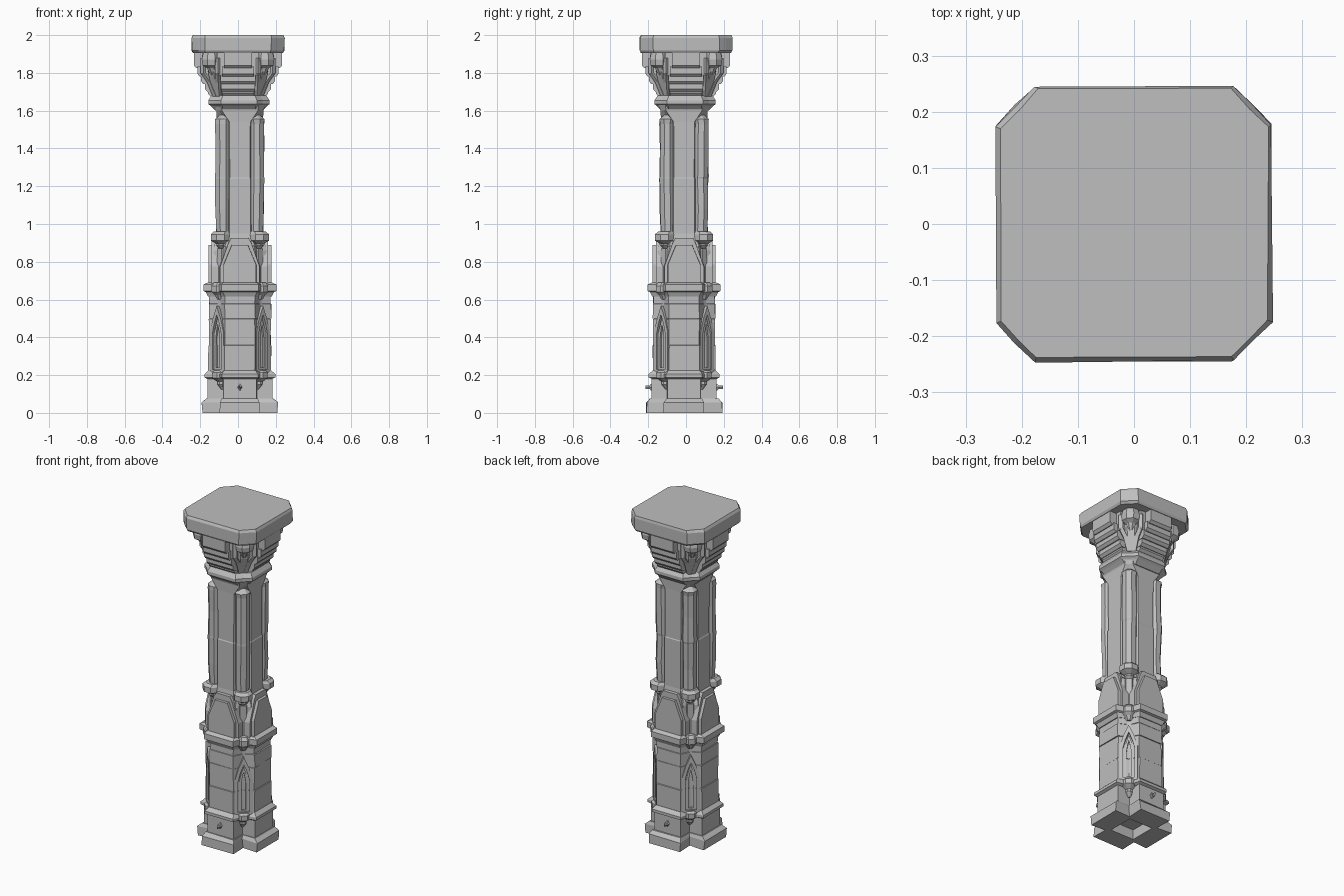
import bpy, bmesh, math, random
from mathutils import Vector

random.seed(4)
if "Cube" in bpy.data.objects:
    bpy.data.objects.remove(bpy.data.objects["Cube"])

stone = bpy.data.materials.new("grey_stone")
stone.use_nodes = True
GREY = (0.52, 0.52, 0.52, 1)
stone.diffuse_color = GREY
stone.node_tree.nodes["Principled BSDF"].inputs["Base Color"].default_value = GREY

SIDES = {"left": 0, "back": 90, "right": 180, "front": 270}
CORNERS = {"back_left": 45, "back_right": 135, "front_right": 225, "front_left": 315}
LEAN = (0.01, -0.01, 0)      # the lower stones sit slightly off the slab


def finish(name, bm, turn=0, offset=LEAN):
    bmesh.ops.recalc_face_normals(bm, faces=bm.faces)
    mesh = bpy.data.meshes.new(name)
    bm.to_mesh(mesh)
    bm.free()
    mesh.materials.append(stone)
    ob = bpy.data.objects.new(name, mesh)
    ob.rotation_euler.z = math.radians(turn)
    ob.location = offset
    bpy.context.collection.objects.link(ob)
    return ob


def skin(bm, rings):
    """Join equal rings of points into a closed solid."""
    loops = [[bm.verts.new(p) for p in ring] for ring in rings]
    n = len(loops[0])
    for low, high in zip(loops, loops[1:]):
        for i in range(n):
            j = (i + 1) % n
            bm.faces.new((low[i], low[j], high[j], high[i]))
    bm.faces.new(loops[0][::-1])
    bm.faces.new(loops[-1])


def cross(name, sections, offset=LEAN, wear=0):
    """Stack cross-shaped outlines: height, reach, arm half width, inner corner."""
    rings = []
    for z, reach, arm, notch in sections:
        ring = []
        for k in range(4):
            c, s = (1, 0, -1, 0)[k], (0, 1, 0, -1)[k]
            for x, y in ((reach, -arm), (reach, arm), (notch, notch)):
                x += random.uniform(-wear, wear)
                y += random.uniform(-wear, wear)
                ring.append((x * c - y * s, x * s + y * c, z))
        rings.append(ring)
    bm = bmesh.new()
    skin(bm, rings)
    return finish(name, bm, 0, offset)


def post(name, turn, sections, sides=8, offset=LEAN):
    """Stack regular polygons: height, distance outward, radius."""
    bm = bmesh.new()
    angles = [math.tau * (i + 0.5) / sides for i in range(sides)]
    skin(bm, [[(d + r * math.cos(a), r * math.sin(a), z) for a in angles]
              for z, d, r in sections])
    return finish(name, bm, turn, offset)


def prism(name, turn, outline, x0, x1, shrink=1, offset=LEAN):
    """Extrude a (sideways, height) outline outward from x0 to x1."""
    bm = bmesh.new()
    skin(bm, [[(x0, y, z) for y, z in outline],
              [(x1, y * shrink, z) for y, z in outline]])
    return finish(name, bm, turn, offset)


def frame(name, turn, outer, inner, x0, x1):
    """Raised border between two matching outlines."""
    bm = bmesh.new()
    rows = [[bm.verts.new((x, y, z)) for y, z in line]
            for line, x in ((outer, x0), (outer, x1), (inner, x1), (inner, x0))]
    n = len(outer)
    for a, b in zip(rows, rows[1:] + rows[:1]):
        for i in range(n):
            j = (i + 1) % n
            bm.faces.new((a[i], a[j], b[j], b[i]))
    return finish(name, bm, turn)


def mirrored(half):
    return half + [(-y, z) for y, z in reversed(half) if y]


def lancet(w, z0, spring, top):
    return mirrored([(-w, z0), (-w, spring), (-w * 0.6, (spring + top) / 2), (0, top)])


# Foot with a square hollow underneath
foot = cross("foot", [(0, .2, .105, .1), (.055, .2, .105, .1), (.075, .18, .095, .095)], wear=.004)
bm = bmesh.new()
bmesh.ops.create_cube(bm, size=1)
bmesh.ops.scale(bm, vec=(.16, .16, .12), verts=bm.verts)
cutter = finish("hollow_cutter", bm)
cutter.hide_render = True
cutter.hide_viewport = True
cut = foot.modifiers.new("hollow", 'BOOLEAN')
cut.operation = 'DIFFERENCE'
cut.solver = 'EXACT'
cut.object = cutter

# Plinth and the two cross-shaped mouldings
cross("plinth", [(.07, .172, .088, .09), (.19, .172, .088, .09)])
cross("lower_moulding", [(.18, .172, .088, .1), (.188, .188, .096, .115),
                         (.205, .188, .096, .115), (.225, .166, .082, .11)])
cross("middle_moulding", [(.615, .168, .08, .11), (.64, .18, .09, .115), (.645, .193, .098, .12),
                          (.68, .193, .098, .12), (.69, .17, .09, .11)])

# Lower shaft in worn courses of stone
z = .22
for i, top in enumerate((.36, .5, .58, .625)):
    reach = .166 - .003 * (i % 2)
    cross(f"lower_shaft_course_{i + 1}", [(z, reach, .08, .108), (top - .004, reach, .08, .108),
                                          (top, reach - .006, .076, .106)], wear=.002)
    z = top - .001

# Studs on the plinth
for side in ("front", "back"):
    post(f"{side}_stud", SIDES[side], [(.118, .174, .002), (.136, .178, .017), (.154, .174, .002)], 4)
    prism(f"{side}_stud_tip", SIDES[side], mirrored([(-.01, .136), (0, .146)]) + [(0, .126)],
          .17, .205, .1)

# Gabled blocks above the middle moulding
for side, turn in SIDES.items():
    prism(f"{side}_gable_back", turn,
          mirrored([(-.112, .685), (-.112, .775), (-.065, .9), (-.05, .925)]), .05, .15, .93)
    prism(f"{side}_gable_face", turn,
          mirrored([(-.092, .685), (-.092, .785), (-.045, .89)]), .1, .167, .93)

# Upper shaft with flared top
cross("gable_core", [(.68, .14, .08, .1), (.86, .14, .08, .1), (.95, .122, .055, .075)])
cross("upper_shaft", [(.88, .135, .08, .1), (.95, .125, .055, .075), (1.24, .125, .055, .075),
                      (1.245, .122, .053, .074), (1.54, .122, .055, .075),
                      (1.6, .125, .095, .11), (1.63, .135, .1, .118)])

for corner, turn in CORNERS.items():
    # Niche with a pointed arch, between two pendants
    prism(f"{corner}_niche_panel", turn, mirrored([(-.058, .2), (-.058, .62)]), .08, .155)
    frame(f"{corner}_arch_border", turn, lancet(.05, .215, .43, .565),
          lancet(.032, .23, .42, .52), .14, .174)
    frame(f"{corner}_arch_inner_border", turn, lancet(.026, .23, .41, .505),
          lancet(.013, .24, .4, .47), .14, .166)
    post(f"{corner}_lower_pendant", turn,
         [(.125, .13, .008), (.15, .142, .02), (.165, .142, .02), (.185, .148, .045),
          (.215, .148, .045), (.225, .145, .035)])
    post(f"{corner}_niche_cap", turn,
         [(.6, .15, .015), (.625, .15, .03), (.64, .152, .046), (.672, .152, .046), (.69, .148, .035)])
    # Short post behind the gables, and the collar above it
    post(f"{corner}_short_post", turn, [(.68, .125, .035), (.87, .125, .035)], 6)
    post(f"{corner}_collar", turn,
         [(.86, .13, .01), (.885, .14, .028), (.895, .14, .028), (.912, .146, .055),
          (.945, .146, .055), (.96, .136, .045)])
    # Weathered corner column
    column = []
    for z in (.95, 1.08, 1.24, 1.25, 1.4, 1.53):
        column.append((z, .126 + random.uniform(-.004, .004), .042 + random.uniform(-.004, .003)))
    column += [(1.555, .126, .045), (1.585, .11, .02)]
    post(f"{corner}_column", turn, column)
    # Bracket under the slab: splayed bars, small cap and pendant
    post(f"{corner}_bracket_core", turn,
         [(1.66, .12, .04), (1.78, .15, .052), (1.91, .165, .06)], offset=(0, 0, 0))
    for name, sign in (("first", 1), ("second", -1)):
        bm = bmesh.new()
        path = [((.165, .012), 1.675), ((.19, .03), 1.75), ((.215, .055), 1.8), ((.215, .055), 1.88)]
        skin(bm, [[(x - dx, sign * (y + dy), h) for dx, dy in
                   ((0, -.012), (0, .012), (.06, .012), (.06, -.012))] for (x, y), h in path])
        finish(f"{corner}_{name}_splayed_bar", bm, turn, (0, 0, 0))
    post(f"{corner}_bracket_cap", turn,
         [(1.77, .185, .006), (1.805, .19, .022), (1.825, .195, .028), (1.84, .2, .05),
          (1.87, .2, .055), (1.91, .2, .045)], offset=(0, 0, 0))

# Capital: necking, stepped corbels and the chamfered slab
MIDDLE = (0, 0, 0)
cross("necking", [(1.6, .125, .085, .105), (1.625, .15, .088, .118), (1.635, .162, .095, .126),
                  (1.655, .162, .095, .126), (1.68, .145, .085, .112)], (.005, -.005, 0))
cross("corbel_core", [(1.67, .14, .08, .1), (1.91, .17, .125, .125)], MIDDLE)
steps = [(1.675, 1.715, .158, .085), (1.7, 1.75, .176, .09), (1.74, 1.79, .196, .092),
         (1.78, 1.835, .215, .085), (1.825, 1.91, .234, .075)]
for i, (low, high, reach, arm) in enumerate(steps):
    cross(f"corbel_step_{i + 1}", [(low, reach - .014, arm, arm), (low + .015, reach, arm, arm),
                                   (high, reach, arm, arm)], MIDDLE)
for side, turn in SIDES.items():
    prism(f"{side}_corbel_shoulder", turn, mirrored([(-.11, 1.79), (-.11, 1.91)]),
          .1, .19, offset=MIDDLE)
cross("top_slab", [(1.905, .236, .17, .203), (1.918, .244, .176, .21),
                   (1.985, .245, .176, .2105), (2.0, .239, .173, .206)], MIDDLE, wear=.003)
